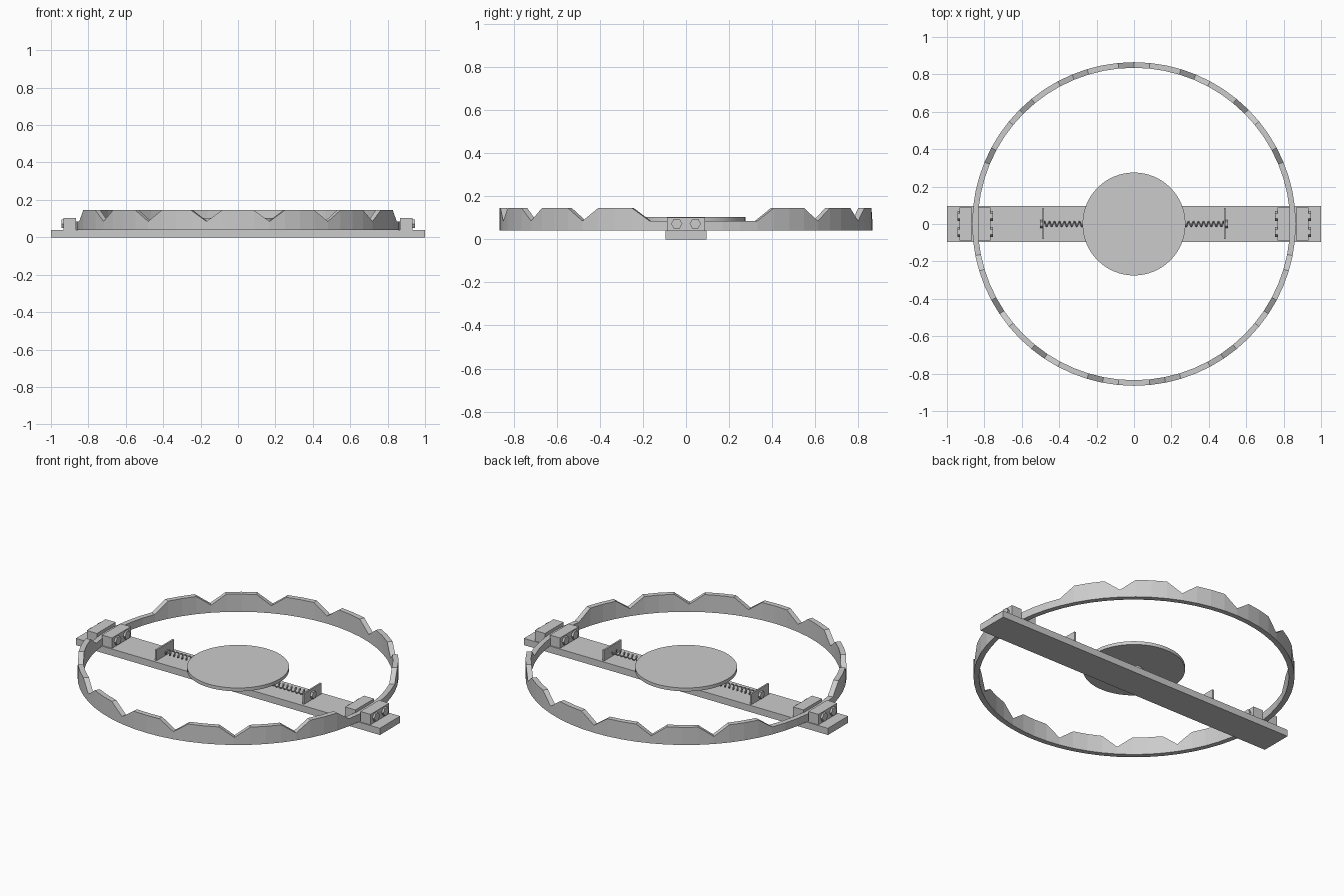
import bpy, bmesh
from math import sin, cos, pi, radians
from mathutils import Matrix

if "Cube" in bpy.data.objects:
    bpy.data.objects.remove(bpy.data.objects["Cube"])

SEG = radians(180 / 32)
BAR_TOP = 0.04


def make(name, bm):
    bmesh.ops.recalc_face_normals(bm, faces=bm.faces)
    me = bpy.data.meshes.new(name)
    bm.to_mesh(me)
    bm.free()
    ob = bpy.data.objects.new(name, me)
    bpy.context.collection.objects.link(ob)
    return ob


def box(name, x0, x1, y0, y1, z0, z1):
    bm = bmesh.new()
    bmesh.ops.create_cube(bm, size=1)
    for v in bm.verts:
        v.co = ((x0 + x1) / 2 + v.co.x * (x1 - x0),
                (y0 + y1) / 2 + v.co.y * (y1 - y0),
                (z0 + z1) / 2 + v.co.z * (z1 - z0))
    return make(name, bm)


def cylinder(name, r, depth, sides, loc, rot=None):
    bm = bmesh.new()
    m = Matrix.Translation(loc) @ (rot or Matrix.Identity(4))
    bmesh.ops.create_cone(bm, cap_ends=True, segments=sides, radius1=r,
                          radius2=r, depth=depth, matrix=m)
    return make(name, bm)


def jaw(name, start, first, teeth):
    """Half ring with trapezoid teeth; first = segment index where teeth begin."""
    bm = bmesh.new()
    rows = []
    for i in range(33):
        a = start + i * SEG
        k = i - first
        raised = 0 < k < teeth * 4 and k % 4 != 0
        top = 0.145 if raised else 0.085
        rows.append([bm.verts.new((r * cos(a), r * sin(a), z)) for r, z in
                     ((0.835, BAR_TOP), (0.865, BAR_TOP), (0.865, top), (0.835, top))])
    for p, q in zip(rows, rows[1:]):
        for j in range(4):
            n = (j + 1) % 4
            bm.faces.new((p[j], p[n], q[n], q[j]))
    bm.faces.new(rows[0])
    bm.faces.new(rows[-1])
    return make(name, bm)


# Base bar
box("base_bar", -1, 1, -0.095, 0.095, 0, BAR_TOP)

# Interlocking jaws: seven teeth in front, six behind
jaw("front_jaw", pi, 2, 7)
jaw("back_jaw", 0, 4, 6)

# Trigger pan and its post
pan = cylinder("trigger_pan", 0.275, 0.02, 64, (0, 0, 0.094))
cylinder("pan_post", 0.05, 0.05, 24, (0, 0, 0.062))

turn = Matrix.Rotation(pi / 2, 4, 'Y')
for s, side in ((-1, "left"), (1, "right")):
    # Hinge blocks on both sides of the jaw ring
    for part, a, b, out in (("outer", 0.866, 0.933, 1), ("inner", 0.767, 0.834, -1)):
        x0, x1 = sorted((s * a, s * b))
        box(f"{side}_{part}_hinge_block", x0, x1, -0.088, 0.088, BAR_TOP, 0.102)
        # Hex bolts
        face = b if out == 1 else a
        for y in (-0.043, 0.043):
            cylinder(f"{side}_{part}_bolt", 0.026, 0.016, 6,
                     (s * (face + out * 0.004), y, 0.072), turn)

    # Spring bracket with nut
    x0, x1 = sorted((s * 0.48, s * 0.49))
    box(f"{side}_spring_bracket", x0, x1, -0.08, 0.085, BAR_TOP, 0.104)
    cylinder(f"{side}_spring_nut", 0.022, 0.014, 6, (s * 0.496, 0, 0.068), turn)

    # Coil spring
    cu = bpy.data.curves.new(f"{side}_spring", 'CURVE')
    cu.dimensions = '3D'
    cu.bevel_depth = 0.004
    cu.bevel_resolution = 1
    turns, per = 16, 12
    sp = cu.splines.new('POLY')
    sp.points.add(turns * per)
    for i, p in enumerate(sp.points):
        a = 2 * pi * i / per
        p.co = (s * (0.05 + 0.43 * i / (turns * per)),
                0.013 * cos(a), 0.066 + 0.013 * sin(a), 1)
    bpy.context.collection.objects.link(bpy.data.objects.new(f"{side}_spring", cu))

# Smooth rim on the pan
bpy.context.view_layer.objects.active = pan
pan.select_set(True)
bpy.ops.object.shade_smooth_by_angle()
